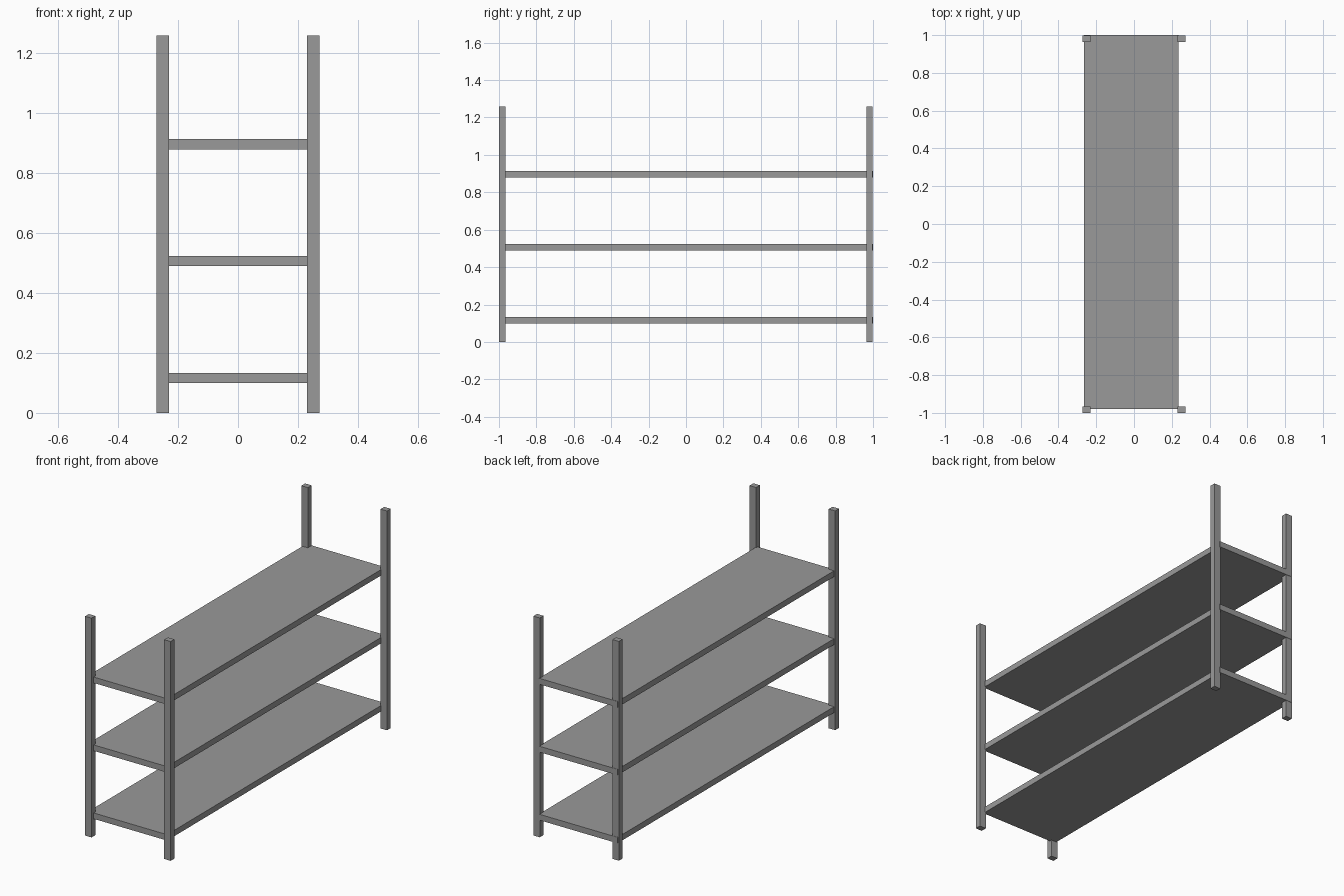
import bpy

# Remove the default cube
cube = bpy.data.objects.get("Cube")
if cube:
    bpy.data.objects.remove(cube, do_unlink=True)

# Single grey finish
GREY = (0.32, 0.32, 0.32, 1.0)
grey = bpy.data.materials.new("plain_grey")
grey.use_nodes = True
grey.diffuse_color = GREY
grey.node_tree.nodes["Principled BSDF"].inputs["Base Color"].default_value = GREY


def box(name, low, high):
    """Box spanning two opposite corners."""
    bpy.ops.mesh.primitive_cube_add(size=1)
    obj = bpy.context.object
    obj.name = name
    for v in obj.data.vertices:
        v.co = [h if c > 0 else l for c, l, h in zip(v.co, low, high)]
    obj.data.materials.append(grey)
    return obj


# Four corner posts
POST_X, POST_Y, HEIGHT = 0.041, 0.034, 1.26
for side, x in (("right", -0.272), ("left", 0.272 - POST_X)):
    for end, y in (("front", -1.0), ("back", 0.964)):
        box(f"{end}_{side}_post", (x, y, 0), (x + POST_X, y + POST_Y, HEIGHT))

# Three shelves, set slightly towards the right and back
for level, z in (("lower", 0.099), ("middle", 0.49), ("upper", 0.88)):
    box(f"{level}_shelf", (-0.265, -0.98, z), (0.235, 1.0, z + 0.034))
